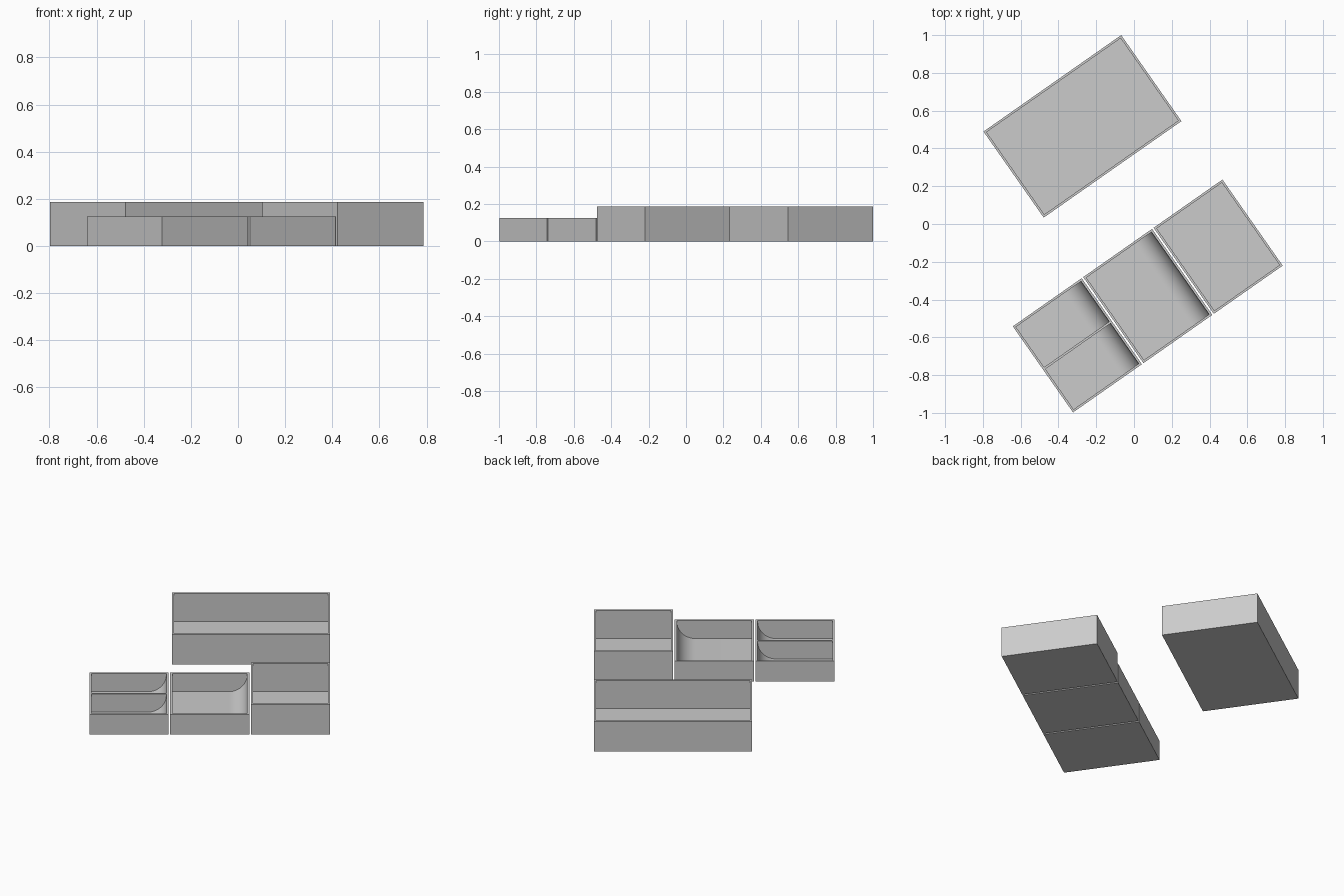
import bpy
import bmesh
from math import sin, cos, pi, radians
from mathutils import Matrix

if "Cube" in bpy.data.objects:
    bpy.data.objects.remove(bpy.data.objects["Cube"])

grey = bpy.data.materials.new("plain grey")
grey.use_nodes = True
colour = (0.6, 0.6, 0.6, 1)
grey.diffuse_color = colour
grey.node_tree.nodes["Principled BSDF"].inputs["Base Color"].default_value = colour

WALL = 0.012
FLOOR = 0.012
DEPTH = 0.556
WIDTH = 0.445
PITCH = 0.455
TURN = Matrix.Rotation(radians(35), 4, "Z")


def prism(name, profile, y0, y1):
    """Extrude an x-z outline from y0 to y1."""
    bm = bmesh.new()
    face = bm.faces.new([bm.verts.new((x, y0, z)) for x, z in profile])
    side = bmesh.ops.extrude_face_region(bm, geom=[face])["geom"]
    verts = [v for v in side if isinstance(v, bmesh.types.BMVert)]
    bmesh.ops.translate(bm, verts=verts, vec=(0, y1 - y0, 0))
    bmesh.ops.recalc_face_normals(bm, faces=bm.faces)
    mesh = bpy.data.meshes.new(name)
    bm.to_mesh(mesh)
    bm.free()
    mesh.materials.append(grey)
    obj = bpy.data.objects.new(name, mesh)
    bpy.context.collection.objects.link(obj)
    return obj


def cavity_profile(half, height, scoop):
    """Pocket outline, with a rounded scoop at the +x end if wanted."""
    top = height + 0.05
    points = [(-half, top), (-half, FLOOR)]
    if scoop:
        steps = 16
        for i in range(steps + 1):
            a = pi / 2 * i / steps
            points.append((half - scoop + scoop * sin(a), FLOOR + scoop - scoop * cos(a)))
    else:
        points.append((half, FLOOR))
    return points + [(half, top)]


def tray(name, u, v, width, height, pockets=1, scoop=0):
    w, d = width / 2, DEPTH / 2
    body = prism(name, [(-w, 0), (w, 0), (w, height), (-w, height)], -d, d)
    bpy.context.view_layer.objects.active = body
    # hollow out evenly spaced pockets
    span = (DEPTH - WALL * (pockets + 1)) / pockets
    for i in range(pockets):
        y = -d + WALL + i * (span + WALL)
        cutter = prism("pocket_cutter", cavity_profile(w - WALL, height, scoop), y, y + span)
        cutter.hide_render = True
        mod = body.modifiers.new("pocket", "BOOLEAN")
        mod.operation = "DIFFERENCE"
        mod.solver = "EXACT"
        mod.object = cutter
        bpy.ops.object.modifier_apply(modifier=mod.name)
        bpy.data.objects.remove(cutter)
    bpy.ops.object.select_all(action="DESELECT")
    body.select_set(True)
    bpy.ops.object.shade_smooth_by_angle(angle=radians(30))
    body.matrix_world = TURN @ Matrix.Translation((u, v, 0))


# deep trays
tray("large_deep_tray", 0.073, 0.58, 2 * WIDTH, 0.187)
tray("small_deep_tray", 0.296, -0.354, WIDTH, 0.187)
# shallow trays with scooped ends
tray("scooped_tray", 0.296 - PITCH, -0.354, WIDTH, 0.125, scoop=0.105)
tray("divided_scooped_tray", 0.296 - 2 * PITCH, -0.354, WIDTH, 0.125, pockets=2, scoop=0.105)
